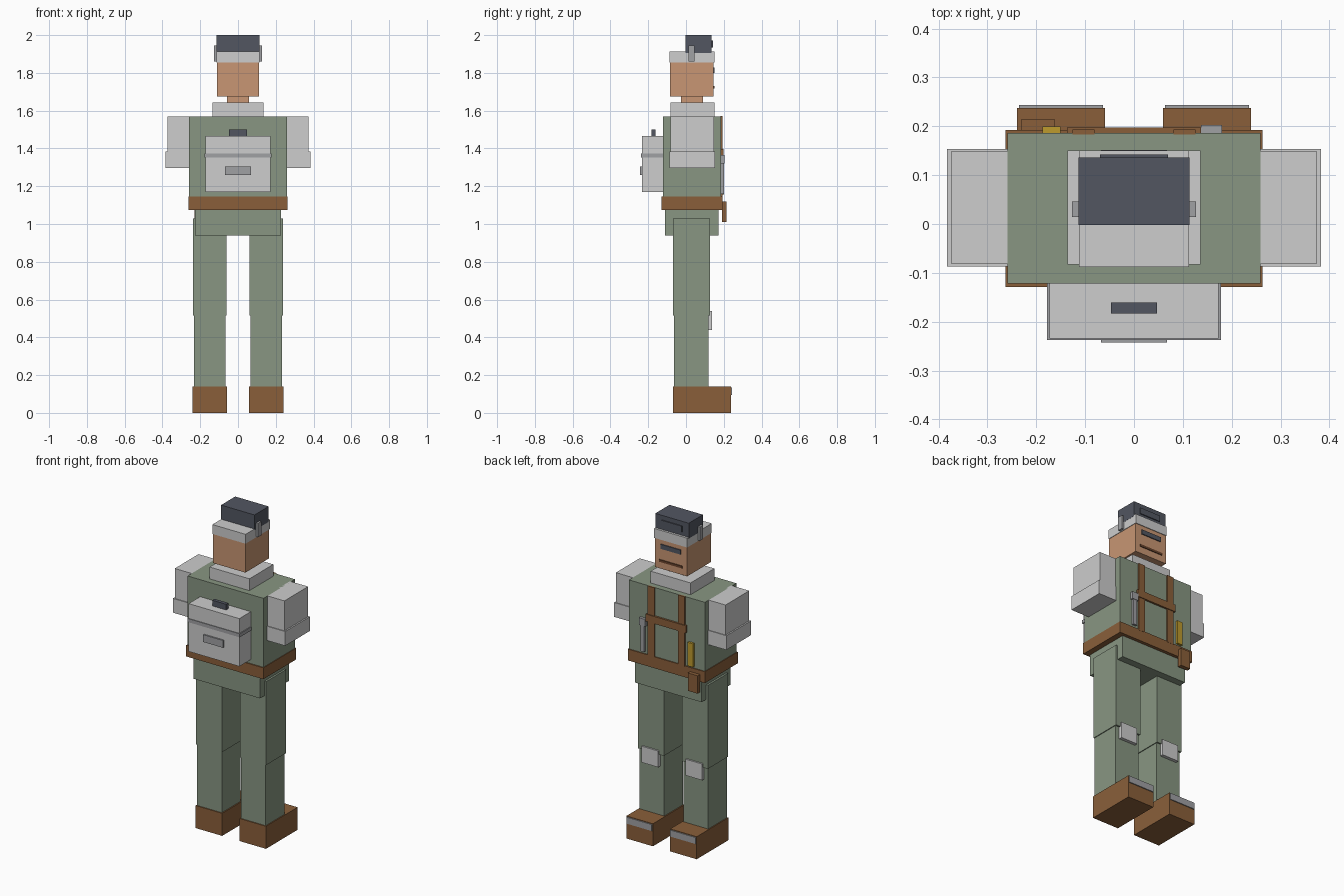
import bpy
import bmesh


def material(name, r, g, b):
    """Flat colour given as sRGB 0-255, stored linear."""
    def lin(c):
        c /= 255
        return c / 12.92 if c <= 0.04045 else ((c + 0.055) / 1.055) ** 2.4
    m = bpy.data.materials.new(name)
    m.diffuse_color = (lin(r), lin(g), lin(b), 1)
    return m


GREEN = material("olive green", 136, 150, 130)
PALE = material("pale grey", 205, 205, 205)
STEEL = material("steel grey", 160, 161, 164)
BROWN = material("leather brown", 138, 95, 58)
SKIN = material("skin", 200, 150, 115)
DARK = material("dark slate", 82, 86, 97)
MOUTH = material("dark brown", 105, 68, 45)
YELLOW = material("yellow", 190, 155, 45)


def box(name, mat, x, y, z):
    """Axis aligned box from (min, max) ranges."""
    bm = bmesh.new()
    bmesh.ops.create_cube(bm, size=1)
    for v in bm.verts:
        v.co = [r[0] if c < 0 else r[1] for c, r in zip(v.co, (x, y, z))]
    mesh = bpy.data.meshes.new(name)
    bm.to_mesh(mesh)
    bm.free()
    mesh.materials.append(mat)
    obj = bpy.data.objects.new(name, mesh)
    bpy.context.collection.objects.link(obj)
    return obj


def centred(name, mat, half, y, z):
    return box(name, mat, (-half, half), y, z)


def pair(name, mat, x, y, z):
    box("right_" + name, mat, x, y, z)
    box("left_" + name, mat, (-x[1], -x[0]), y, z)


# Head, cap and face (the face looks towards +y)
centred("head", SKIN, 0.11, (-0.085, 0.146), (1.675, 1.87))
centred("neck", SKIN, 0.058, (-0.027, 0.09), (1.63, 1.69))
centred("head_band", PALE, 0.113, (-0.088, 0.15), (1.855, 1.913))
centred("cap", DARK, 0.114, (-0.002, 0.136), (1.905, 2.0))
centred("cap_plate", DARK, 0.07, (0.135, 0.142), (1.935, 1.972))
centred("eye_strip", DARK, 0.068, (0.145, 0.152), (1.80, 1.828))
centred("mouth", MOUTH, 0.08, (0.145, 0.151), (1.717, 1.731))
pair("ear_piece", STEEL, (0.11, 0.127), (0.014, 0.046), (1.86, 1.945))

# Torso
centred("collar", PALE, 0.136, (-0.083, 0.15), (1.56, 1.643))
centred("torso", GREEN, 0.259, (-0.122, 0.186), (1.13, 1.57))
centred("belt", BROWN, 0.263, (-0.129, 0.192), (1.075, 1.145))
centred("hips", GREEN, 0.227, (-0.11, 0.172), (0.94, 1.08))

# Short sleeves with cuffs
pair("sleeve", PALE, (0.25, 0.374), (-0.082, 0.149), (1.36, 1.57))
pair("cuff", PALE, (0.25, 0.383), (-0.087, 0.154), (1.297, 1.385))

# Legs, knee pads, boots
pair("upper_leg", GREEN, (0.061, 0.239), (-0.068, 0.128), (0.515, 1.03))
pair("lower_leg", GREEN, (0.066, 0.234), (-0.064, 0.118), (0.12, 0.52))
pair("knee_pad", PALE, (0.093, 0.207), (0.115, 0.138), (0.44, 0.54))
pair("boot", BROWN, (0.059, 0.24), (-0.07, 0.238), (0, 0.139))
pair("toe_cap", STEEL, (0.063, 0.236), (0.236, 0.244), (0.095, 0.135))

# Backpack on the -y side
centred("backpack", PALE, 0.173, (-0.234, -0.12), (1.17, 1.465))
centred("backpack_band", STEEL, 0.178, (-0.238, -0.12), (1.352, 1.374))
centred("backpack_buckle", STEEL, 0.068, (-0.243, -0.23), (1.26, 1.305))
centred("backpack_handle", DARK, 0.047, (-0.183, -0.161), (1.46, 1.50))

# Harness on the +y side
pair("harness_strap", BROWN, (0.081, 0.126), (0.183, 0.193), (1.14, 1.571))
centred("harness_bar", BROWN, 0.137, (0.185, 0.198), (1.352, 1.397))

# Tools and belt pouch
box("wrench_handle", STEEL, (0.146, 0.171), (0.185, 0.2), (1.16, 1.33))
box("wrench_head", STEEL, (0.137, 0.18), (0.185, 0.203), (1.32, 1.365))
box("folding_rule", YELLOW, (-0.187, -0.15), (0.185, 0.2), (1.155, 1.30))
box("belt_pouch", BROWN, (-0.23, -0.163), (0.19, 0.215), (1.01, 1.12))
